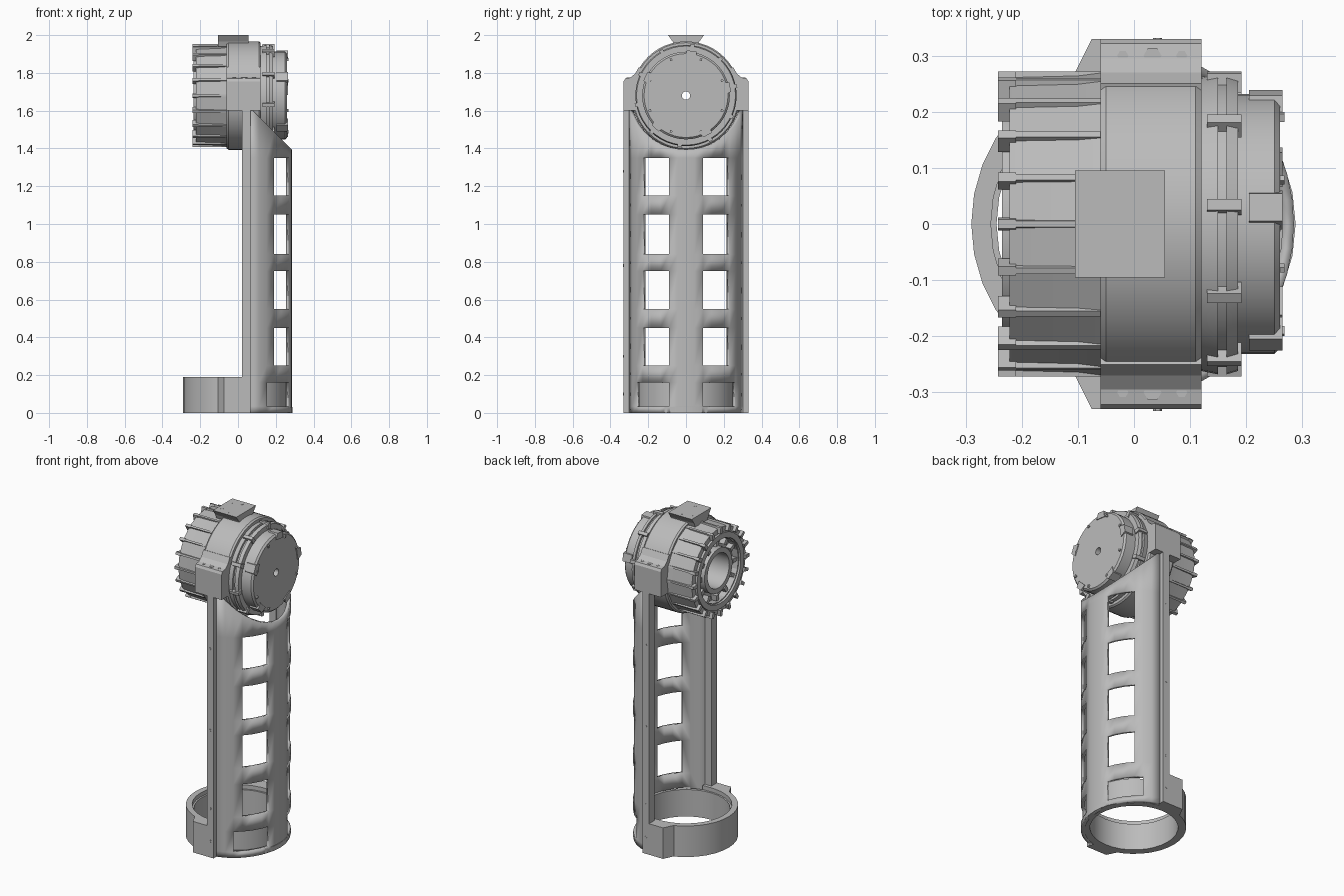
import bpy, bmesh, math

if "Cube" in bpy.data.objects:
    bpy.data.objects.remove(bpy.data.objects["Cube"])

grey = bpy.data.materials.new("machined_grey")
grey.diffuse_color = (0.5, 0.5, 0.5, 1)
grey.use_nodes = True
grey.node_tree.nodes["Principled BSDF"].inputs["Base Color"].default_value = grey.diffuse_color
CZ = 1.68  # height of the motor axis


def make(name, bm, smooth=None):
    bmesh.ops.recalc_face_normals(bm, faces=bm.faces)
    me = bpy.data.meshes.new(name)
    bm.to_mesh(me)
    bm.free()
    me.materials.append(grey)
    ob = bpy.data.objects.new(name, me)
    bpy.context.collection.objects.link(ob)
    if smooth:
        bpy.ops.object.select_all(action='DESELECT')
        ob.select_set(True)
        bpy.context.view_layer.objects.active = ob
        bpy.ops.object.shade_smooth_by_angle(angle=math.radians(smooth))
    return ob


def sweep(bm, rings, close):
    """Skin a row of closed loops; cap the ends when the row is open."""
    vs = [[bm.verts.new(p) for p in r] for r in rings]
    n, m = len(vs), len(vs[0])
    for i in range(n if close else n - 1):
        a, b = vs[i], vs[(i + 1) % n]
        for j in range(m):
            k = (j + 1) % m
            bm.faces.new((a[j], a[k], b[k], b[j]))
    if not close:
        bm.faces.new(vs[0])
        bm.faces.new(vs[-1])


def lathe_x(name, prof, n=48, smooth=30):
    """Revolve a closed (x, r) profile round the motor axis."""
    bm = bmesh.new()
    rings = []
    for i in range(n):
        a = 2 * math.pi * i / n
        rings.append([(x, r * math.cos(a), CZ + r * math.sin(a)) for x, r in prof])
    sweep(bm, rings, True)
    return make(name, bm, smooth)


def arc_wall(name, r0, r1, z0, z1, a0=0, a1=360, n=32):
    """Upright ring, or part of one."""
    bm = bmesh.new()
    full = a1 - a0 == 360
    rings = []
    for i in range(n if full else n + 1):
        a = math.radians(a0 + (a1 - a0) * i / n)
        c, s = math.cos(a), math.sin(a)
        rings.append([(r * c, r * s, z) for r, z in ((r0, z0), (r1, z0), (r1, z1), (r0, z1))])
    sweep(bm, rings, full)
    return make(name, bm, 20)


def prism(name, pts, axis, lo, hi, mirror=False):
    """Extrude a 2D outline along x (outline in y, z) or z (outline in x, y)."""
    bm = bmesh.new()
    for s in ((1, -1) if mirror else (1,)):
        if axis == 'x':
            rings = [[(h, s * y, z) for y, z in pts] for h in (lo, hi)]
        else:
            rings = [[(x, s * y, h) for x, y in pts] for h in (lo, hi)]
        sweep(bm, rings, False)
    return make(name, bm)


def radial_blocks(name, n, x0, x1, r0, r1, half, phase=0.0):
    """Blocks spaced evenly round the motor axis."""
    bm = bmesh.new()
    for i in range(n):
        a = 2 * math.pi * (i + phase) / n
        c, s = math.cos(a), math.sin(a)
        rings = [[(x, r * c - t * s, CZ + r * s + t * c)
                  for r, t in ((r0, -half), (r1, -half * .7), (r1, half * .7), (r0, half))]
                 for x in (x0, x1)]
        sweep(bm, rings, False)
    return make(name, bm)


# Curved leg shell with window rows, cut off on a slant at the top
RX, RY = 0.285, 0.31
half = [.045, .09, .135, .185, .23, .262, .285, .303]
ys = [-y for y in reversed(half)] + [0] + half
zs = [0, .035, .16, .25, .45, .55, .75, .84, 1.05, 1.15, 1.35, None]
windows = {.25, .55, .84, 1.15}
bm = bmesh.new()
grid = []
for z in zs:
    row = []
    for y in ys:
        x = RX * math.sqrt(1 - (y / RY) ** 2)
        row.append(bm.verts.new((x, y, 1.61 - (x - .07) if z is None else z)))
    grid.append(row)
for i in range(len(zs) - 1):
    for j in range(len(ys) - 1):
        mid = abs(ys[j] + ys[j + 1]) / 2
        if zs[i] in windows and .09 < mid < .23:
            continue
        if zs[i] == .035 and .09 < mid < .262:
            continue
        bm.faces.new((grid[i][j], grid[i][j + 1], grid[i + 1][j + 1], grid[i + 1][j]))
bmesh.ops.delete(bm, geom=[v for v in bm.verts if not v.link_faces], context='VERTS')
shell = make("leg_shell", bm, 25)
if shell.data.polygons[0].normal.x < 0:
    shell.data.flip_normals()
mod = shell.modifiers.new("thickness", 'SOLIDIFY')
mod.thickness = 0.02
mod.offset = -1

# Side rails and base clamp
prism("side_rail", [(.02, .275), (.02, .33), (.065, .33), (.065, .275)], 'z', .19, 1.61, True)
prism("base_lug", [(-.11, .255), (-.105, .27), (-.075, .33), (.065, .33), (.065, .255)],
      'z', 0, .19, True)
arc_wall("base_inner_ring", .245, .262, 0, .165)
arc_wall("base_foot_ring", .245, .288, 0, .03)
arc_wall("base_clamp_half", .255, .29, 0, .19, 95, 265, 16)

# Central motor housing with its two ears
lathe_x("motor_housing", [(-.06, .2), (-.06, .28), (-.05, .287), (.11, .287), (.12, .28), (.12, .2)])
prism("housing_ear", [(.33, 1.6), (.33, 1.755), (.322, 1.77), (.295, 1.775), (.27, 1.795),
                      (.25, 1.83), (.22, 1.82), (.23, 1.6)], 'x', -.06, .12, True)
prism("top_mount", [(-.06, 1.94), (.06, 1.94), (.07, 1.965), (.095, 2.0), (-.095, 2.0),
                    (-.07, 1.965)], 'x', -.105, .055)

# Finned stator drum, open on its outer end
lathe_x("stator_drum", [(-.222, .19), (-.222, .262), (-.1, .265), (-.06, .27), (-.06, .19)], 20, 10)
radial_blocks("drum_fin", 20, -.222, -.06, .25, .272, .008)
radial_blocks("drum_tooth", 20, -.242, -.21, .235, .272, .012)
lathe_x("drum_lip", [(-.235, .195), (-.235, .228), (-.2, .228), (-.2, .195)])
lathe_x("inner_plate", [(-.18, .11), (-.18, .2), (-.15, .2), (-.15, .11)])
lathe_x("bore_collar", [(-.22, .105), (-.22, .135), (-.15, .135), (.15, .135), (.15, .105)])
radial_blocks("bearing_block", 12, -.215, -.18, .15, .185, .014)

# Stepped drive flange and end cap
lathe_x("drive_flange", [(.12, .1), (.12, .262), (.15, .268), (.15, .255), (.165, .255),
                         (.165, .268), (.185, .262), (.185, .1)])
lathe_x("end_cap", [(.18, .022), (.18, .232), (.25, .232), (.26, .222), (.26, .022)])
radial_blocks("flange_bolt", 10, .13, .192, .24, .275, .014, .3)
radial_blocks("cap_clip", 5, .205, .265, .2, .238, .035, .15)
radial_blocks("cap_bolt", 8, .25, .268, .2, .214, .007, .5)

# Small bolt heads on the ears, mount and rails
bm = bmesh.new()


def bolt(x, y, z, r, axis='z', h=.006):
    rings = []
    for d in (-h, h * .6):
        ring = []
        for k in range(6):
            a = k * math.pi / 3
            u, v = r * math.cos(a), r * math.sin(a)
            ring.append((x + u, y + v, z + d) if axis == 'z' else (x + u, y + d, z + v))
        rings.append(ring)
    sweep(bm, rings, False)


for s in (-1, 1):
    for x, r in ((-.02, .01), (.033, .016), (.085, .01)):
        bolt(x, s * .3, 1.771, r)
    for x, y in ((-.077, .045), (-.018, .063)):
        bolt(x, s * y, 1.997, .009)
    for z in (.1, .3, .78, 1.28):
        bolt(.042, s * .329, z, .008, 'y', .004)
make("bolt_heads", bm)
